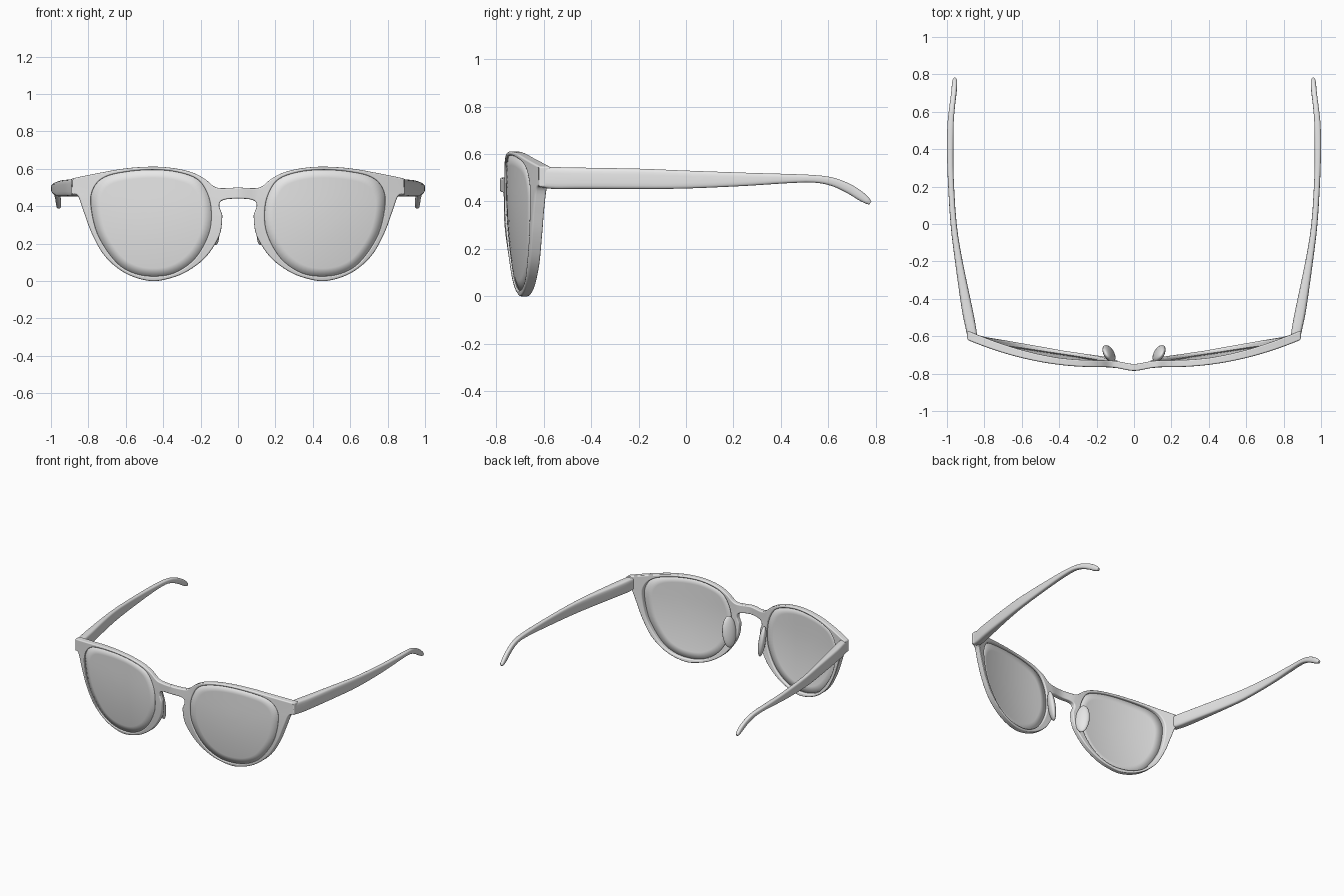
import bpy, bmesh, math
from mathutils import Vector, Matrix

if "Cube" in bpy.data.objects:
    bpy.data.objects.remove(bpy.data.objects["Cube"])

grey = bpy.data.materials.new("light_grey")
grey.diffuse_color = (0.8, 0.8, 0.8, 1)
grey.use_nodes = True
grey.node_tree.nodes["Principled BSDF"].inputs["Base Color"].default_value = grey.diffuse_color


def spline(pts, n=5, closed=False):
    """Sample a smooth curve through the points."""
    p = [Vector(q) for q in pts]
    last = len(p) if closed else len(p) - 1
    get = (lambda i: p[i % len(p)]) if closed else (lambda i: p[max(0, min(i, len(p) - 1))])
    out = []
    for i in range(last):
        a, b, c, d = (get(i + k) for k in (-1, 0, 1, 2))
        for k in range(n):
            t = k / n
            out.append(0.5 * (2 * b + (c - a) * t + (2 * a - 5 * b + 4 * c - d) * t * t
                              + (3 * b - a - 3 * c + d) * t ** 3))
    return out if closed else out + [p[-1]]


def front_y(x, z):
    """Curved front surface of the glasses, bulging at the bridge."""
    x = abs(x)
    return (-0.765 + 0.305 * max(0, x - 0.2) ** 2 + 0.22 * max(0, 0.45 - z) ** 2
            - 0.02 * math.exp(-(x / 0.08) ** 2))


def make(name, bm, mirror=False):
    bmesh.ops.recalc_face_normals(bm, faces=bm.faces)
    me = bpy.data.meshes.new(name)
    bm.to_mesh(me)
    bm.free()
    me.materials.append(grey)
    ob = bpy.data.objects.new(name, me)
    bpy.context.collection.objects.link(ob)
    me.polygons.foreach_set("use_smooth", [True] * len(me.polygons))
    if mirror:
        ob.modifiers.new("mirror", 'MIRROR')
    return ob


# Outlines in the front plane (x, z)
top = [(0, .50), (.09, .496), (.13, .507), (.18, .547), (.25, .582), (.35, .604), (.46, .611),
       (.6, .602), (.75, .576), (.892, .547)]
bottom = [(.892, .46), (.857, .455), (.825, .37), (.78, .25), (.71, .13), (.6, .04), (.47, .0),
          (.36, .015), (.265, .055), (.17, .13), (.1, .24), (.084, .34), (.092, .375),
          (.1, .40), (.092, .425), (.06, .437), (0, .441)]
lens_pts = [(.46, .594), (.6, .583), (.71, .556), (.77, .50), (.786, .41), (.75, .25), (.66, .11),
            (.57, .047), (.46, .025), (.34, .043), (.23, .12), (.157, .25), (.143, .37),
            (.165, .47), (.22, .545), (.33, .583)]
half = spline(top) + spline(bottom)
outline = half + [Vector((-p.x, p.y)) for p in reversed(half[1:-1])]
lens_loop = spline(lens_pts, 5, True)

# Front frame: both rims, bridge and endpieces in one curved plate with lens holes
bm = bmesh.new()
edges = []
for loop in (outline, lens_loop, [Vector((-p.x, p.y)) for p in lens_loop]):
    vs = [bm.verts.new((p.x, 0, p.y)) for p in loop]
    edges += [bm.edges.new((vs[i - 1], vs[i])) for i in range(len(vs))]
bmesh.ops.triangle_fill(bm, use_beauty=True, edges=edges, normal=(0, -1, 0))
res = bmesh.ops.extrude_face_region(bm, geom=bm.faces[:])
back = {g for g in res["geom"] if isinstance(g, bmesh.types.BMVert)}
for v in bm.verts:
    x, z = v.co.x, v.co.z
    v.co.y = front_y(x, z)
    if v in back:
        v.co.y += 0.037 + 0.012 * min(1, max(0, abs(x) - 0.4) / 0.4)
frame = make("front_frame", bm)
bev = frame.modifiers.new("bevel", 'BEVEL')
bev.width = 0.008
bev.segments = 3
bev.limit_method = 'ANGLE'
bev.angle_limit = math.radians(50)
bev.use_clamp_overlap = False
bev.harden_normals = True

# Lenses: concentric rings laid on the curved front
bm = bmesh.new()
cen = Vector((.46, .31))
rings = []
for s in (1.008, .85, .7, .5, .3, .12):
    ring = []
    for p in lens_loop:
        q = cen + (p - cen) * s
        ring.append(bm.verts.new((q.x, front_y(q.x, q.y) + 0.007, q.y)))
    rings.append(ring)
for a, b in zip(rings, rings[1:]):
    for i in range(len(a)):
        bm.faces.new((a[i - 1], a[i], b[i], b[i - 1]))
bm.faces.new(rings[-1])
lens = make("lens", bm, True)
sol = lens.modifiers.new("thickness", 'SOLIDIFY')
sol.thickness = 0.014
# keep the outer skin in front and thicken backwards
sol.offset = -1 if lens.data.polygons[0].normal.y < 0 else 1

# Temple arms: rounded-rectangle loft (y, z, half height, inner x, outer x)
stations = [(-.605, .501, .043, .838, .890), (-.55, .498, .0465, .845, .902),
            (-.45, .497, .0455, .864, .922), (-.2, .495, .043, .916, .957),
            (0, .492, .038, .948, .981), (.25, .493, .028, .964, .996),
            (.42, .496, .020, .966, 1.0), (.54, .495, .016, .964, .997),
            (.62, .482, .018, .958, .988), (.69, .452, .020, .950, .979),
            (.74, .420, .019, .945, .974), (.768, .400, .013, .946, .971)]
path = spline([Vector(s) for s in stations], 3)
bm = bmesh.new()
rings = []
N = 20
for i, s in enumerate(path):
    a, b = path[max(0, i - 1)], path[min(len(path) - 1, i + 1)]
    tan = Vector((0, b[0] - a[0], b[1] - a[1])).normalized()
    up = Vector((0, -tan.z, tan.y))
    mid = Vector(((s[3] + s[4]) / 2, s[0], s[1]))
    w = (s[4] - s[3]) / 2
    power = 0.4 + 0.4 * i / len(path)
    ring = []
    for k in range(N):
        t = 2 * math.pi * (k + .5) / N
        c, d = math.cos(t), math.sin(t)
        c = math.copysign(abs(c) ** power, c)
        d = math.copysign(abs(d) ** power, d)
        ring.append(bm.verts.new(mid + Vector((c * w, 0, 0)) + up * d * s[2]))
    rings.append(ring)
# rounded tip
end = [bm.verts.new(mid + (v.co - mid) * .6 + tan * .012) for v in rings[-1]]
rings.append(end)
for a, b in zip(rings, rings[1:]):
    for k in range(N):
        bm.faces.new((a[k - 1], a[k], b[k], b[k - 1]))
bm.faces.new(rings[0])
bm.faces.new(rings[-1])
temple = make("temple_arm", bm, True)
bpy.context.view_layer.objects.active = temple
temple.select_set(True)
bpy.ops.object.shade_smooth_by_angle(angle=math.radians(50))

# Nose pads: leaning flattened ellipsoids on the inner rims
bm = bmesh.new()
mat = (Matrix.Translation((.134, -.693, .30)) @ Matrix.Rotation(math.radians(-30), 4, 'Z')
       @ Matrix.Rotation(math.radians(8), 4, 'Y') @ Matrix.Diagonal((.024, .05, .11, 1)))
bmesh.ops.create_uvsphere(bm, u_segments=24, v_segments=16, radius=1, matrix=mat)
make("nose_pad", bm, True)
